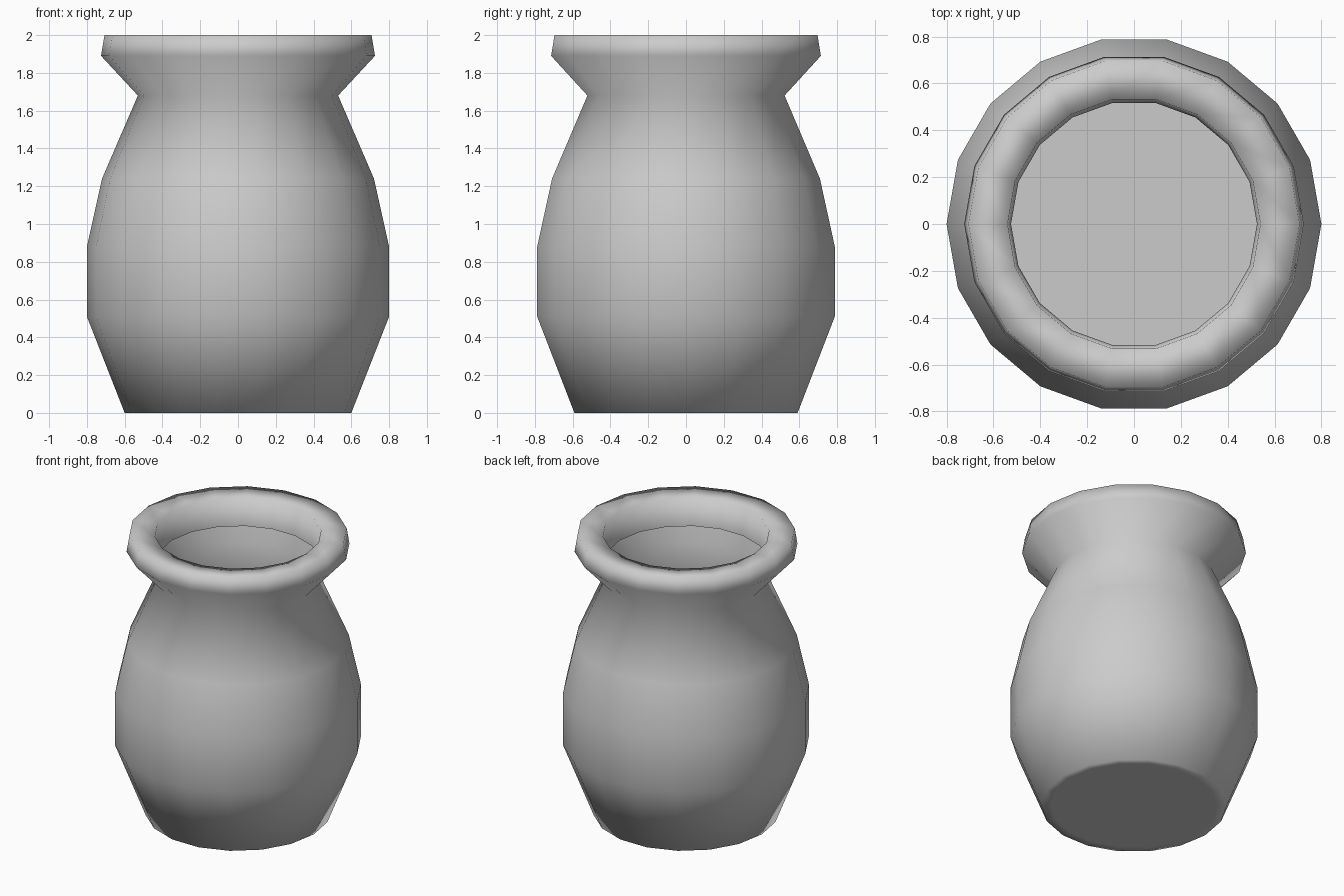
import bpy, bmesh, math

# Remove the default cube if present
old = bpy.data.objects.get("Cube")
if old:
    bpy.data.objects.remove(old, do_unlink=True)

SIDES = 18

# Plain grey clay
clay = bpy.data.materials.new("grey_clay")
clay.use_nodes = True
colour = (0.6, 0.6, 0.6, 1)
clay.diffuse_color = colour
clay.node_tree.nodes["Principled BSDF"].inputs["Base Color"].default_value = colour


def lathe(name, profile, material):
    """Turn a (radius, height) profile around z, closing its first ring with a disc."""
    bm = bmesh.new()
    rings = []
    for r, z in profile:
        angles = [math.tau * i / SIDES for i in range(SIDES)]
        rings.append([bm.verts.new((r * math.cos(a), r * math.sin(a), z)) for a in angles])
    bm.faces.new(rings[0][::-1])
    for low, high in zip(rings, rings[1:]):
        for i in range(SIDES):
            j = (i + 1) % SIDES
            bm.faces.new((low[i], low[j], high[j], high[i]))
    for face in bm.faces:
        face.smooth = True
    mesh = bpy.data.meshes.new(name)
    bm.to_mesh(mesh)
    bm.free()
    mesh.materials.append(material)
    obj = bpy.data.objects.new(name, mesh)
    bpy.context.collection.objects.link(obj)
    return obj


# Base, belly, shoulder, pinched neck, flared rim, then the lip turned down inside
base = [(0.54, 0), (0.6, 0)]
belly = [(0.8, 0.51), (0.8, 0.88), (0.72, 1.24)]
neck = [(0.53, 1.68)]
rim = [(0.725, 1.89), (0.707, 2.0)]
inner_lip = [(0.54, 1.99), (0.525, 1.8)]
lathe("pot", base + belly + neck + rim + inner_lip, clay)
